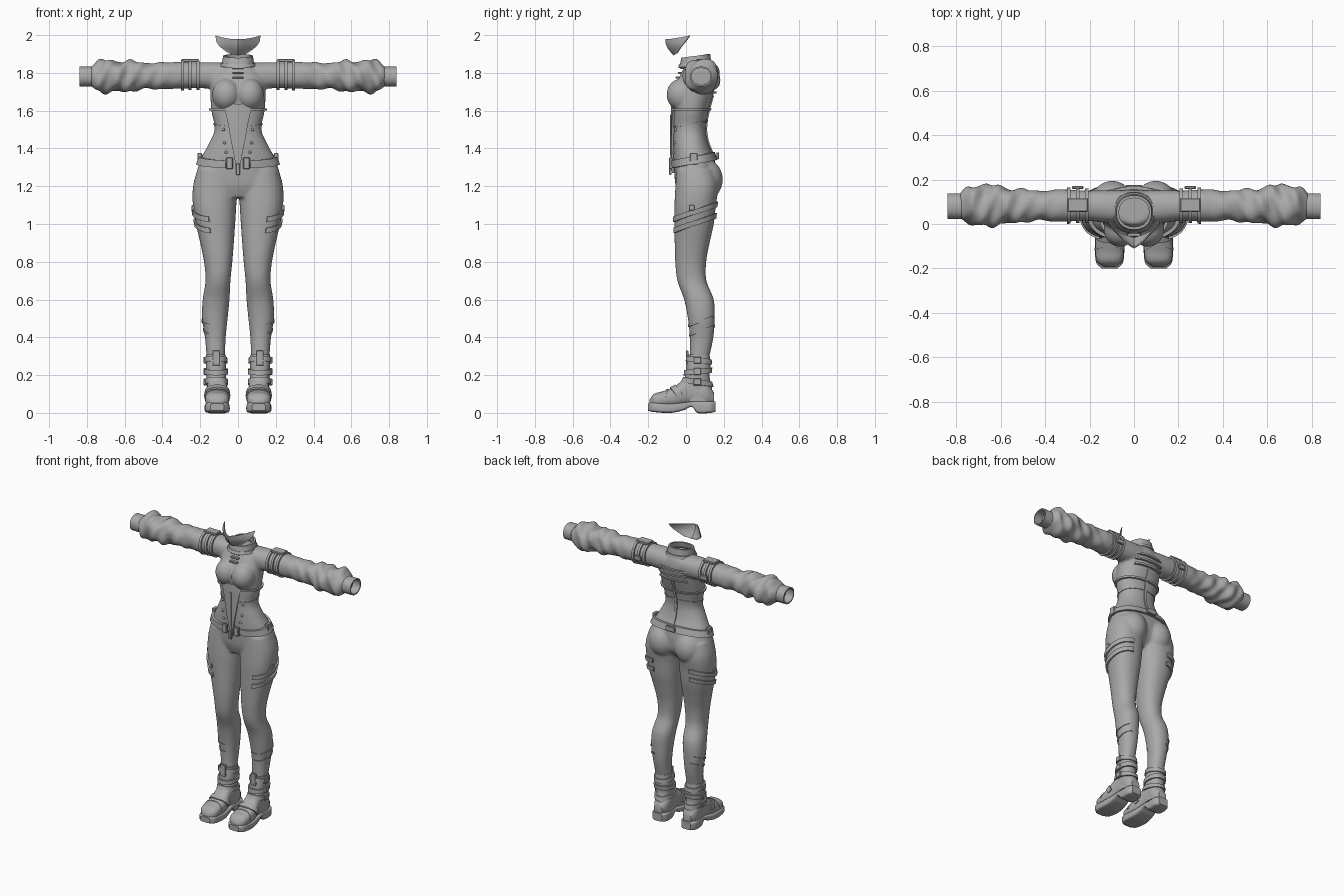
import bpy, bmesh, math
from math import sin, cos, pi, radians
from mathutils import Vector, Matrix

cube = bpy.data.objects.get("Cube")
if cube:
    bpy.data.objects.remove(cube, do_unlink=True)

grey = bpy.data.materials.new("plain grey")
grey.use_nodes = True
grey.diffuse_color = (0.4, 0.4, 0.4, 1)
grey.node_tree.nodes["Principled BSDF"].inputs["Base Color"].default_value = (0.4, 0.4, 0.4, 1)

# Cross-section tables: position along the axis, then the low and high edges across it
TORSO = [(1.14, -.09, .09, -.035, .10), (1.2, -.21, .21, -.055, .15), (1.27, -.217, .217, -.062, .16),
         (1.35, -.195, .195, -.066, .15), (1.42, -.157, .157, -.068, .12), (1.5, -.124, .124, -.068, .105),
         (1.6, -.141, .141, -.068, .12), (1.7, -.146, .146, -.06, .148), (1.78, -.142, .142, -.035, .155),
         (1.83, -.1, .1, -.01, .145), (1.855, -.07, .07, .0, .13)]
LEG = [(.28, .07, .165, .02, .12), (.4, .065, .175, .02, .145), (.5, .055, .19, .01, .152),
       (.6, .045, .187, -.01, .147), (.7, .04, .172, -.046, .108), (.8, .03, .18, -.057, .107),
       (.9, .022, .2, -.06, .125), (1, .015, .223, -.061, .147), (1.1, .009, .239, -.061, .158),
       (1.2, .004, .238, -.056, .17), (1.29, .02, .215, -.05, .15)]
ARM = [(0, .0, .15, 1.72, 1.85), (.12, .005, .152, 1.715, 1.856), (.22, .015, .15, 1.72, 1.856),
       (.32, .01, .155, 1.715, 1.858), (.45, .015, .15, 1.715, 1.852), (.58, .0, .165, 1.705, 1.862),
       (.68, -.008, .175, 1.697, 1.864), (.74, -.003, .172, 1.705, 1.862), (.785, .03, .135, 1.735, 1.828)]
SHAFT = [(.06, .058, .162, -.01, .14), (.13, .06, .162, -.035, .138), (.19, .063, .168, -.005, .125),
         (.25, .063, .17, .002, .13), (.31, .066, .17, .012, .125)]
FOOT = [(-.193, .085, .135, .04, .07), (-.17, .055, .165, .03, .1), (-.12, .046, .174, .03, .115),
        (-.06, .048, .172, .03, .14), (0, .055, .165, .04, .185), (.06, .058, .162, .04, .18),
        (.11, .06, .16, .04, .16), (.147, .08, .14, .05, .11)]
SOLE = [(-.2, .075, .145, .012, .05), (-.175, .05, .17, .005, .056), (-.08, .044, .176, 0, .05),
        (-.01, .052, .168, .015, .055), (.03, .057, .163, .032, .06), (.06, .057, .163, 0, .062),
        (.13, .057, .163, 0, .062), (.156, .075, .145, .006, .06)]
CUFF = [(.76, .022, .138, 1.727, 1.833), (.85, .022, .138, 1.727, 1.833)]
COLLAR = [(1.82, -.09, .09, -.035, .14), (1.85, -.078, .078, -.022, .13), (1.92, -.074, .074, -.022, .122)]


def sample(table, t):
    """Smooth interpolation of a cross-section table."""
    t = min(max(t, table[0][0]), table[-1][0])
    i = max(k for k in range(len(table) - 1) if table[k][0] <= t)
    a, b = table[i], table[i + 1]
    p, n = table[max(i - 1, 0)], table[min(i + 2, len(table) - 1)]
    h = b[0] - a[0]
    u = (t - a[0]) / h
    out = []
    for k in range(1, len(a)):
        ma = (b[k] - p[k]) / (b[0] - p[0]) * h
        mb = (n[k] - a[k]) / (n[0] - a[0]) * h
        out.append((2*u**3 - 3*u*u + 1)*a[k] + (u**3 - 2*u*u + u)*ma + (3*u*u - 2*u**3)*b[k] + (u**3 - u*u)*mb)
    return out


def point(table, t, ang, off=0, axis="z", side=1, power=.9):
    a0, a1, b0, b1 = sample(table, t)
    c, s = cos(ang), sin(ang)
    a = (a0 + a1) / 2 + ((a1 - a0) / 2 + off) * math.copysign(abs(c) ** power, c)
    b = (b0 + b1) / 2 + ((b1 - b0) / 2 + off) * math.copysign(abs(s) ** power, s)
    v = {"z": (a, b, t), "x": (t, a, b), "y": (a, t, b)}[axis]
    return Vector((v[0] * side, v[1], v[2]))


def skin(bm, rows, wrap=True, caps=False, close=False):
    """Join rows of points with quads."""
    vs = [[bm.verts.new(p) for p in r] for r in rows]
    n = len(vs[0])
    for i in range(len(vs) if close else len(vs) - 1):
        r, q = vs[i], vs[(i + 1) % len(vs)]
        for j in range(n if wrap else n - 1):
            k = (j + 1) % n
            bm.faces.new((r[j], r[k], q[k], q[j]))
    if caps:
        bm.faces.new(vs[0])
        bm.faces.new(vs[-1])


def finish(name, bm, angle=40):
    bmesh.ops.recalc_face_normals(bm, faces=bm.faces[:])
    me = bpy.data.meshes.new(name)
    bm.to_mesh(me)
    bm.free()
    me.materials.append(grey)
    ob = bpy.data.objects.new(name, me)
    bpy.context.collection.objects.link(ob)
    bpy.ops.object.select_all(action="DESELECT")
    ob.select_set(True)
    bpy.context.view_layer.objects.active = ob
    bpy.ops.object.shade_smooth_by_angle(angle=radians(angle))
    return ob


def loft(bm, table, axis="z", side=1, power=.9, steps=40, fold=None):
    lo, hi = table[0][0], table[-1][0]
    rows = []
    for i in range(steps + 1):
        t = lo + (hi - lo) * i / steps
        angs = [2 * pi * j / 40 for j in range(40)]
        rows.append([point(table, t, g, fold(t, g) if fold else 0, axis, side, power) for g in angs])
    skin(bm, rows, caps=True)


def band(name, table, t, width, off=.008, depth=.012, tilt=0, span=None, axis="z", side=1):
    """Strap that hugs a cross-section table, whole or over an angle span."""
    bm = bmesh.new()
    a0, a1 = (radians(d) for d in (span or (0, 360)))
    rows = []
    for i in range(49 if span else 48):
        g = a0 + (a1 - a0) * i / 48
        m = t + tilt * sin(g)
        corners = ((m, off - depth), (m + width, off - depth), (m + width, off), (m, off))
        rows.append([point(table, u, g, o, axis, side) for u, o in corners])
    skin(bm, rows, caps=bool(span), close=not span)
    return finish(name, bm)


def panel(name, outline, facing, off):
    """Tapered plate on the torso; outline lists height and half width."""
    bm = bmesh.new()
    rows = []
    for z, w in outline:
        rx = sample(TORSO, z)[1]
        angs = [facing * pi / 2 + w / rx * (j / 4 - 1) for j in range(9)]
        rows.append([point(TORSO, z, g, off) for g in angs] +
                    [point(TORSO, z, g, off - .02) for g in reversed(angs)])
    skin(bm, rows, caps=True)
    finish(name, bm)


def box(name, loc, size, bevel=.003):
    bm = bmesh.new()
    bmesh.ops.create_cube(bm, size=1, matrix=Matrix.Translation(loc) @ Matrix.Diagonal((*size, 1)))
    bmesh.ops.bevel(bm, geom=bm.edges[:], offset=bevel, segments=1, affect="EDGES")
    finish(name, bm, 30)


def ball(bm, loc, size):
    bmesh.ops.create_uvsphere(bm, u_segments=24, v_segments=16, radius=1,
                              matrix=Matrix.Translation(loc) @ Matrix.Diagonal((*size, 1)))


# Suit: torso, legs, creased sleeves, bust and seat fused into one skin
def crease(t, g):
    amount = min(max((t - .3) / .3, 0), 1) * min(max((.785 - t) / .04, 0), 1)
    return amount * (.008 * sin(42 * t + 2 * g) + .007 * sin(75 * t - 3 * g + 1))


bm = bmesh.new()
loft(bm, TORSO)
for s in (1, -1):
    loft(bm, LEG, side=s)
    loft(bm, ARM, "x", s, steps=60, fold=crease)
    ball(bm, (s * .062, -.025, 1.685), (.075, .078, .085))
    ball(bm, (s * .098, .09, 1.235), (.098, .105, .115))
suit = finish("suit", bm)
remesh = suit.modifiers.new("fuse", "REMESH")
remesh.mode = "VOXEL"
remesh.voxel_size = .008
remesh.use_smooth_shade = True
soft = suit.modifiers.new("soften", "SMOOTH")
soft.factor = .5
soft.iterations = 6

# Collar, jacket hem, belt and back straps
band("collar", COLLAR, 1.835, .055, .004, .012, tilt=.01)
band("collar_base", COLLAR, 1.835, .018, .012, .02, tilt=.006)
band("jacket_hem", TORSO, 1.6, .012, .012, .02)
band("belt", TORSO, 1.318, .04, .015, .025, tilt=.022, span=(-75, 255))
band("waist_seam", TORSO, 1.525, .008, .004, .012, tilt=.015)
for z in (1.69, 1.725, 1.76):
    band("back_strap", TORSO, z, .012, .014, .02, span=(50, 130))
panel("front_panel", [(1.27, .004), (1.36, .015), (1.45, .031), (1.54, .046), (1.61, .062), (1.635, .035)], -1, .012)
panel("front_zip", [(z / 100, .004) for z in range(128, 163, 5)], -1, .017)
panel("back_seam", [(z / 100, .006) for z in range(138, 169, 6)], 1, .006)
box("zip_pull", (0, -.083, 1.29), (.02, .014, .06))
for z in (1.775, 1.8, 1.825):
    box("chest_clasp", (0, -.045 + (z - 1.775) * .5, z), (.06, .022, .01))
box("back_buckle", (0, .169, 1.362), (.07, .014, .035))

for s in (1, -1):
    # Hip buckles and rivets
    box("belt_buckle", (s * .045, -.08, 1.322), (.035, .018, .06))
    box("belt_loop", (s * .203, .04, 1.345), (.024, .04, .06))
    bm = bmesh.new()
    for z, g in ((1.43, -65), (1.5, -55), (1.38, -72)):
        ball(bm, point(TORSO, z, radians(g), .002, side=s), (.008, .008, .008))
    finish("rivets", bm)

    # Sleeve straps, buckle plate and open cuff
    for x in (.205, .245, .285):
        band("sleeve_strap", ARM, x, .016, .01, .018, axis="x", side=s)
    box("sleeve_buckle", (s * .253, .085, 1.866), (.09, .06, .016))
    box("sleeve_clip", (s * .253, .165, 1.78), (.05, .014, .03))
    band("cuff", CUFF, .765, .075, 0, .008, axis="x", side=s)

    # Thigh straps and shin folds
    for z in (.99, 1.05):
        band("thigh_strap", LEG, z, .028, .01, .016, tilt=.04, span=(-75, 85), side=s)
    box("thigh_clip", (s * .236, .03, 1.085), (.022, .03, .03))
    for z, g in ((.43, -40), (.48, -60)):
        band("shin_fold", LEG, z, .012, .004, .01, tilt=.025, span=(g - 60, g + 120), side=s)

    # Boots
    bm = bmesh.new()
    loft(bm, SHAFT, side=s, power=.85)
    loft(bm, FOOT, "y", s, .8)
    finish("boot", bm)
    bm = bmesh.new()
    loft(bm, SOLE, "y", s, .4)
    finish("boot_sole", bm)
    for z, o, tilt in ((.15, .009, -.012), (.205, .01, .006), (.265, .008, -.01)):
        band("boot_strap", SHAFT, z, .028, o, .016, tilt=tilt, side=s)
        box("boot_buckle", (s * .172, .06, z + .014), (.02, .04, .036))
    band("instep_strap", FOOT, -.05, .028, .008, .016, tilt=-.035, span=(-10, 190), axis="y", side=s)
    band("toe_seam", FOOT, -.12, .01, .004, .01, tilt=.015, span=(0, 180), axis="y", side=s)
    box("boot_tongue", (s * .115, .006, .29), (.04, .014, .08))

# Face mask: a pointed half shell with a ridge down the middle
bm = bmesh.new()
rows = []
for i in range(9):
    u = i / 8
    row = []
    for j in range(-12, 13):
        t = j / 12
        low = Vector((.05 * t, -.065 + .015 * abs(t), 1.892 + .012 * abs(t)))
        top = Vector((.118 * t, -.11 + .13 * abs(t) ** 1.4, 1.978 + .02 * t * t))
        p = low.lerp(top, u)
        p.x += .022 * t * sin(pi * u)
        p.y -= .012 * sin(pi * u) * (1 - abs(t))
        row.append(p)
    rows.append(row)
skin(bm, rows, wrap=False)
bmesh.ops.recalc_face_normals(bm, faces=bm.faces[:])
bmesh.ops.solidify(bm, geom=bm.faces[:], thickness=.005)
finish("face_mask", bm, 35)
